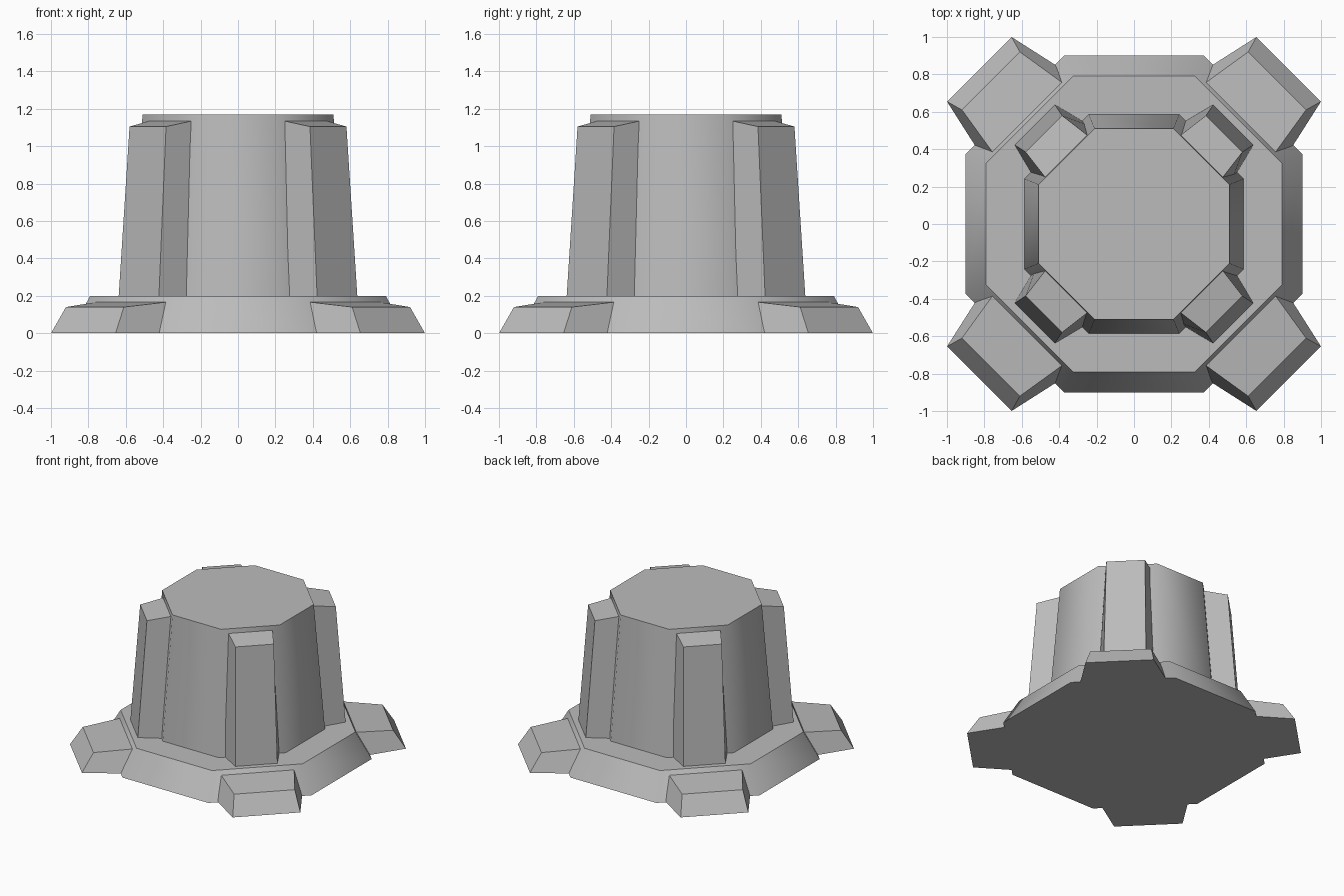
import bpy, bmesh, math
from mathutils import Matrix, Vector

cube = bpy.data.objects.get("Cube")
if cube:
    bpy.data.objects.remove(cube, do_unlink=True)

grey = bpy.data.materials.new("plain_grey")
grey.use_nodes = True
colour = (0.5, 0.5, 0.5, 1)
grey.diffuse_color = colour
grey.node_tree.nodes["Principled BSDF"].inputs["Base Color"].default_value = colour


def finish(name, bm):
    bmesh.ops.recalc_face_normals(bm, faces=bm.faces)
    mesh = bpy.data.meshes.new(name)
    bm.to_mesh(mesh)
    bm.free()
    mesh.materials.append(grey)
    obj = bpy.data.objects.new(name, mesh)
    bpy.context.collection.objects.link(obj)


def octagon_frustum(name, low, high, z0, z1):
    """Tapered octagon, given its half-widths across flats; sides shade smoothly."""
    bm = bmesh.new()
    turn = Matrix.Rotation(math.pi / 8, 4, "Z")
    k = 1 / math.cos(math.pi / 8)
    bmesh.ops.create_cone(bm, cap_ends=True, segments=8, radius1=low * k, radius2=high * k,
                          depth=z1 - z0, matrix=Matrix.Translation((0, 0, (z0 + z1) / 2)) @ turn)
    for f in bm.faces:
        f.smooth = True
    for e in bm.edges:
        e.smooth = e.calc_face_angle() < math.radians(50)
    finish(name, bm)


def block(name, angle, bottom, top):
    """Wedge block; each end is (distance out, half-width, height), inner then outer."""
    bm = bmesh.new()
    turn = Matrix.Rotation(angle, 3, "Z")
    rings = []
    for inner, outer in (bottom, top):
        corners = [(inner, -1), (outer, -1), (outer, 1), (inner, 1)]
        rings.append([bm.verts.new(turn @ Vector((r, side * w, z)))
                      for (r, w, z), side in corners])
    for ring in rings:
        bm.faces.new(ring)
    for i in range(4):
        j = (i + 1) % 4
        bm.faces.new((rings[0][i], rings[0][j], rings[1][j], rings[1][i]))
    finish(name, bm)


# Plinth and column
octagon_frustum("base", 0.90, 0.79, 0, 0.2)
octagon_frustum("column", 0.585, 0.51, 0.2, 1.17)

# Feet and ribs on the four diagonals
places = ("back_left", "back_right", "front_right", "front_left")
for i, place in enumerate(places):
    angle = math.pi / 4 + i * math.pi / 2
    block("foot_" + place, angle,
          ((0.80, 0.326, 0), (1.17, 0.244, 0)),
          ((0.80, 0.264, 0.167), (1.082, 0.219, 0.14)))
    block("rib_" + place, angle,
          ((0.53, 0.208, 0.2), (0.75, 0.152, 0.2)),
          ((0.48, 0.163, 1.14), (0.682, 0.138, 1.105)))
